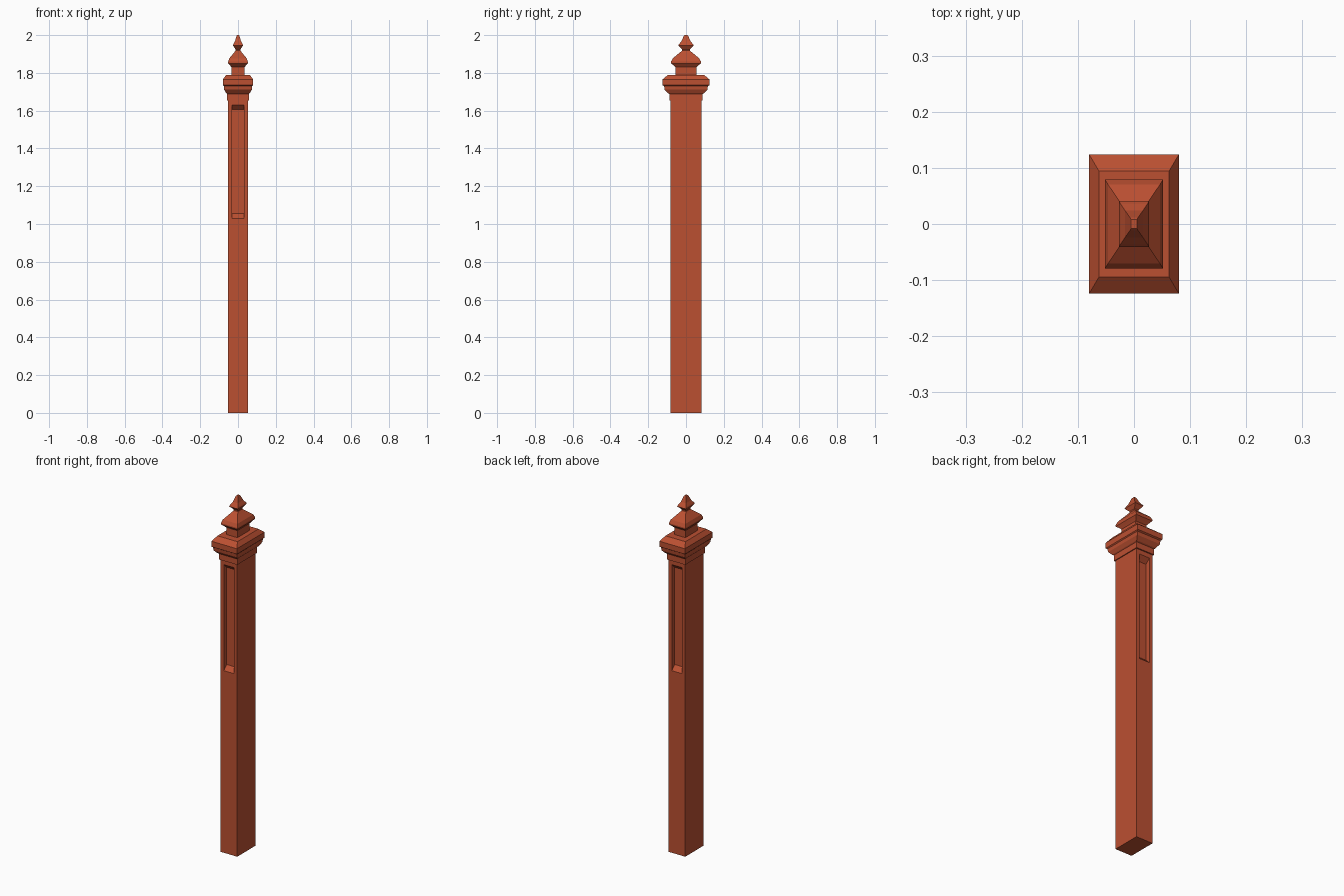
import bpy
import bmesh

old = bpy.data.objects.get("Cube")
if old:
    bpy.data.objects.remove(old, do_unlink=True)

# Single terracotta paint
paint = bpy.data.materials.new("terracotta")
paint.use_nodes = True
color = (0.50, 0.080, 0.031, 1)
paint.diffuse_color = color
paint.node_tree.nodes["Principled BSDF"].inputs["Base Color"].default_value = color


def stack(profile):
    """Loft rectangular rings given as (half x, half y, z)."""
    bm = bmesh.new()
    rings = [[bm.verts.new((sx * hx, sy * hy, z))
              for sx, sy in ((-1, -1), (1, -1), (1, 1), (-1, 1))]
             for hx, hy, z in profile]
    for low, high in zip(rings, rings[1:]):
        for i in range(4):
            j = (i + 1) % 4
            bm.faces.new((low[i], low[j], high[j], high[i]))
    bm.faces.new(rings[0][::-1])
    bm.faces.new(rings[-1])
    bm.normal_update()
    return bm


def finish(name, bm):
    mesh = bpy.data.meshes.new(name)
    bm.to_mesh(mesh)
    bm.free()
    mesh.materials.append(paint)
    obj = bpy.data.objects.new(name, mesh)
    bpy.context.collection.objects.link(obj)


def inset_to(bm, face, half_x, y, bottom, top):
    """Inset a face and move the inner face to a given rectangle."""
    middle = face.calc_center_median().z
    bmesh.ops.inset_region(bm, faces=[face], thickness=0.005)
    for v in face.verts:
        v.co = (half_x if v.co.x > 0 else -half_x, y,
                top if v.co.z > middle else bottom)


# Shaft with a recessed panel on front and back
SX, SY = 0.052, 0.081
shaft = stack([(SX, SY, 0), (SX, SY, 1.655)])
for face in [f for f in shaft.faces if abs(f.normal.y) > 0.9]:
    side = 1 if face.normal.y > 0 else -1
    inset_to(shaft, face, 0.032, side * SY, 1.03, 1.63)
    inset_to(shaft, face, 0.032, side * (SY - 0.026), 1.055, 1.605)
finish("shaft", shaft)

# Collar and moulded cap
finish("cap", stack([
    (0.057, 0.088, 1.655), (0.057, 0.088, 1.688),
    (0.062, 0.095, 1.692), (0.073, 0.113, 1.711),
    (0.075, 0.116, 1.730), (0.080, 0.124, 1.735),
    (0.080, 0.124, 1.766), (0.0625, 0.0945, 1.79)]))

# Stepped finial with a pointed tip
finish("finial", stack([
    (0.035, 0.055, 1.788), (0.035, 0.055, 1.83),
    (0.041, 0.064, 1.838), (0.052, 0.0795, 1.851),
    (0.052, 0.0795, 1.859), (0.046, 0.070, 1.877),
    (0.023, 0.036, 1.905), (0.013, 0.020, 1.918),
    (0.013, 0.020, 1.925), (0.027, 0.041, 1.945),
    (0.024, 0.036, 1.953), (0.016, 0.024, 1.968),
    (0.0075, 0.012, 1.995), (0.005, 0.008, 2.0)]))
